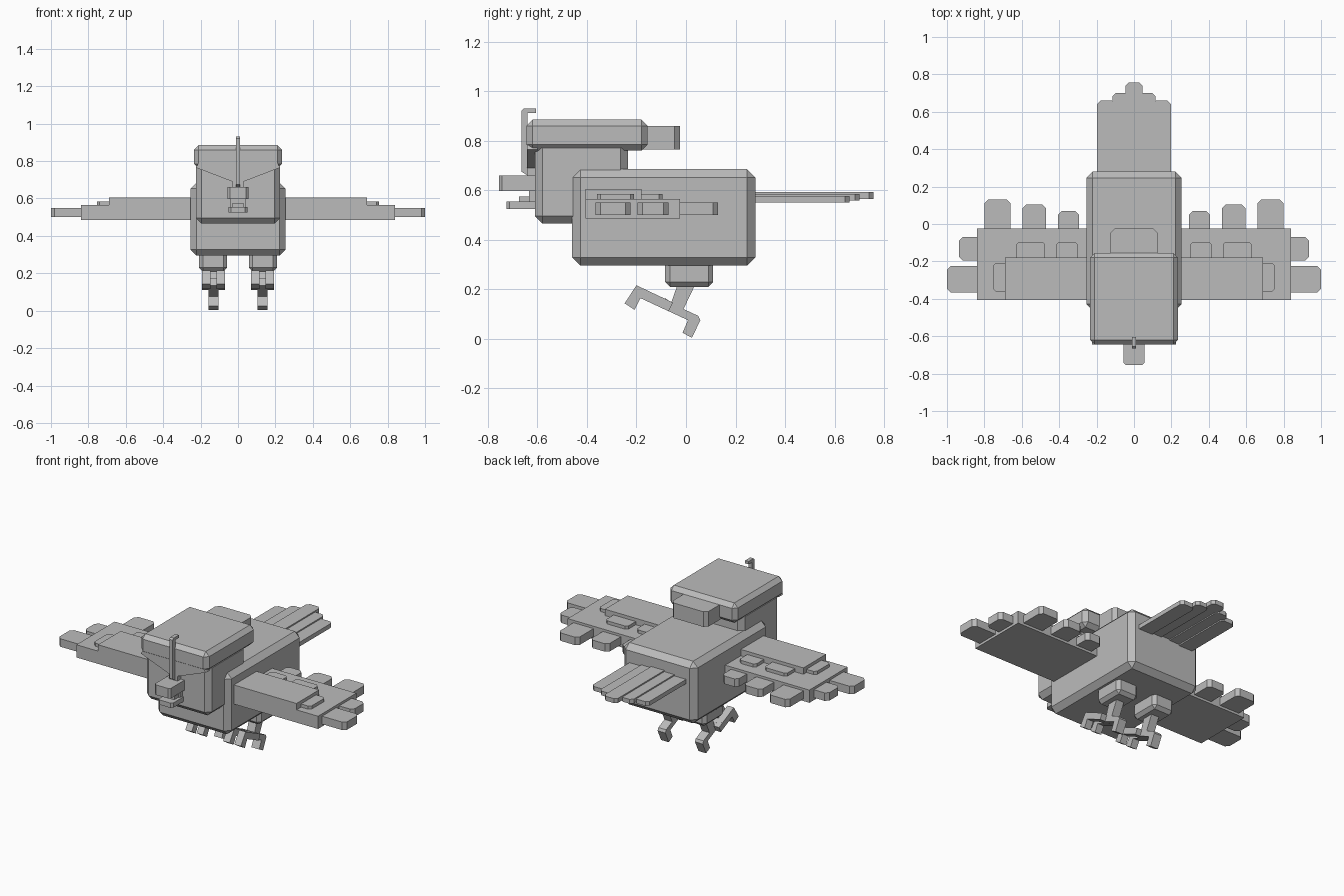
import bpy, bmesh
from mathutils import Vector

old = bpy.data.objects.get("Cube")
if old:
    bpy.data.objects.remove(old, do_unlink=True)

GREY = (0.5, 0.5, 0.5, 1)
grey = bpy.data.materials.new("plain grey")
grey.use_nodes = True
grey.diffuse_color = GREY
grey.node_tree.nodes["Principled BSDF"].inputs["Base Color"].default_value = GREY


def finish(name, bm):
    bmesh.ops.recalc_face_normals(bm, faces=bm.faces)
    mesh = bpy.data.meshes.new(name)
    bm.to_mesh(mesh)
    bm.free()
    mesh.materials.append(grey)
    obj = bpy.data.objects.new(name, mesh)
    bpy.context.collection.objects.link(obj)
    return obj


def box(name, x, y, z, chamfer=0, upright_only=True):
    """Block between ranges, with its upright or all edges chamfered."""
    bm = bmesh.new()
    bmesh.ops.create_cube(bm, size=1)
    for v in bm.verts:
        v.co = Vector([(r[0] + r[1]) / 2 + c * (r[1] - r[0]) for r, c in zip((x, y, z), v.co)])
    if chamfer:
        edges = [e for e in bm.edges if not upright_only
                 or abs(e.verts[0].co.z - e.verts[1].co.z) > 1e-5]
        bmesh.ops.bevel(bm, geom=edges, offset=chamfer, segments=1, affect='EDGES')
    return finish(name, bm)


def prism(name, outline, axis, lo, hi):
    """Outline extruded along x (yz outline) or along y (xz outline)."""
    bm = bmesh.new()
    place = (lambda a, b, d: (d, a, b)) if axis == 'x' else (lambda a, b, d: (a, d, b))
    face = bm.faces.new([bm.verts.new(place(a, b, lo)) for a, b in outline])
    new = bmesh.ops.extrude_face_region(bm, geom=[face])["geom"]
    bmesh.ops.translate(bm, vec=place(0, 0, hi - lo),
                        verts=[g for g in new if isinstance(g, bmesh.types.BMVert)])
    return finish(name, bm)


def span(s, a, b):
    return tuple(sorted((s * a, s * b)))


# Body and head
box("body", (-.255, .255), (-.46, .28), (.295, .685), .033, False)
box("head", (-.225, .225), (-.61, -.235), (.465, .80), .03, False)
box("head_cap", (-.235, .235), (-.645, -.155), (.76, .885), .025, False)
box("head_back_tuft", (-.125, .125), (-.2, -.025), (.765, .86), .022)
prism("brow", [(-.21, .79), (-.225, .765), (-.03, .69), (-.03, .65),
               (.03, .65), (.03, .69), (.225, .765), (.21, .79)], 'y', -.643, -.60)

# Crest: a thin upright strip hooked backwards at the top
prism("crest", [(-.64, .66), (-.665, .675), (-.665, .92), (-.655, .93), (-.605, .93),
                (-.605, .912), (-.64, .912)], 'x', -.012, .012)

# Beak
box("upper_beak", (-.055, .055), (-.755, -.58), (.597, .66), .012)
box("lower_beak", (-.05, .05), (-.725, -.58), (.525, .555), .012)
box("tongue", (-.03, .03), (-.675, -.59), (.55, .575))
box("beak_hinge", (-.04, .04), (-.635, -.59), (.55, .6))

# Wings
for s, side in ((1, "left"), (-1, "right")):
    box(side + "_wing", span(s, .2, .84), (-.405, -.025), (.485, .565))
    box(side + "_wing_shoulder", span(s, .2, .69), (-.405, -.18), (.55, .605))
    box(side + "_wing_shoulder_tip", span(s, .66, .755), (-.36, -.21), (.55, .585), .015)
    for i, (a, b) in enumerate(((.30, .415), (.475, .63))):
        box(f"{side}_wing_covert_{i}", span(s, a, b), (-.22, -.095), (.55, .585), .015)
    for i, (a, b, end) in enumerate(((.295, .405, .07), (.47, .595, .105), (.66, .80, .13))):
        box(f"{side}_rear_feather_{i}", span(s, a, b), (-.08, end), (.5, .55), .02)
    for i, (front, back, end) in enumerate(((-.365, -.225, 1.0), (-.195, -.07, .935))):
        box(f"{side}_tip_feather_{i}", span(s, .78, end), (front, back), (.5, .55), .02)

# Tail fan: the middle feather is longest and highest
box("tail_feather_middle", (-.046, .046), (.22, .757), (.565, .593), .018)
for s, side in ((1, "left"), (-1, "right")):
    box(side + "_tail_feather_inner", span(s, .03, .115), (.22, .70), (.558, .585), .018)
    box(side + "_tail_feather_outer", span(s, .1, .197), (.22, .66), (.55, .577), .018)

# Legs: hip block, slanted shank with hind claw, and two front toes
SHANK = [(-.03, .23), (.034, .23), (.034, .212), (-.01, .12), (.05, .092), (.058, .075),
         (.024, .004), (-.014, .024), (.008, .075), (-.1, .125), (-.085, .165), (-.06, .145)]
TOE = [(-.2, .216), (-.248, .143), (-.208, .117), (-.184, .164),
       (-.07, .111), (-.053, .146)]
for s, side in ((1, "left"), (-1, "right")):
    box(side + "_hip", span(s, .058, .208), (-.085, .11), (.21, .33), .02, False)
    prism(side + "_leg", SHANK, 'x', *span(s, .103, .157))
    for i, (a, b) in enumerate(((.07, .115), (.148, .193))):
        prism(f"{side}_front_toe_{i}", TOE, 'x', *span(s, a, b))
    prism(side + "_toe_bridge", [(-.107, .172), (-.124, .136), (-.07, .111), (-.053, .146)],
          'x', *span(s, .075, .188))
